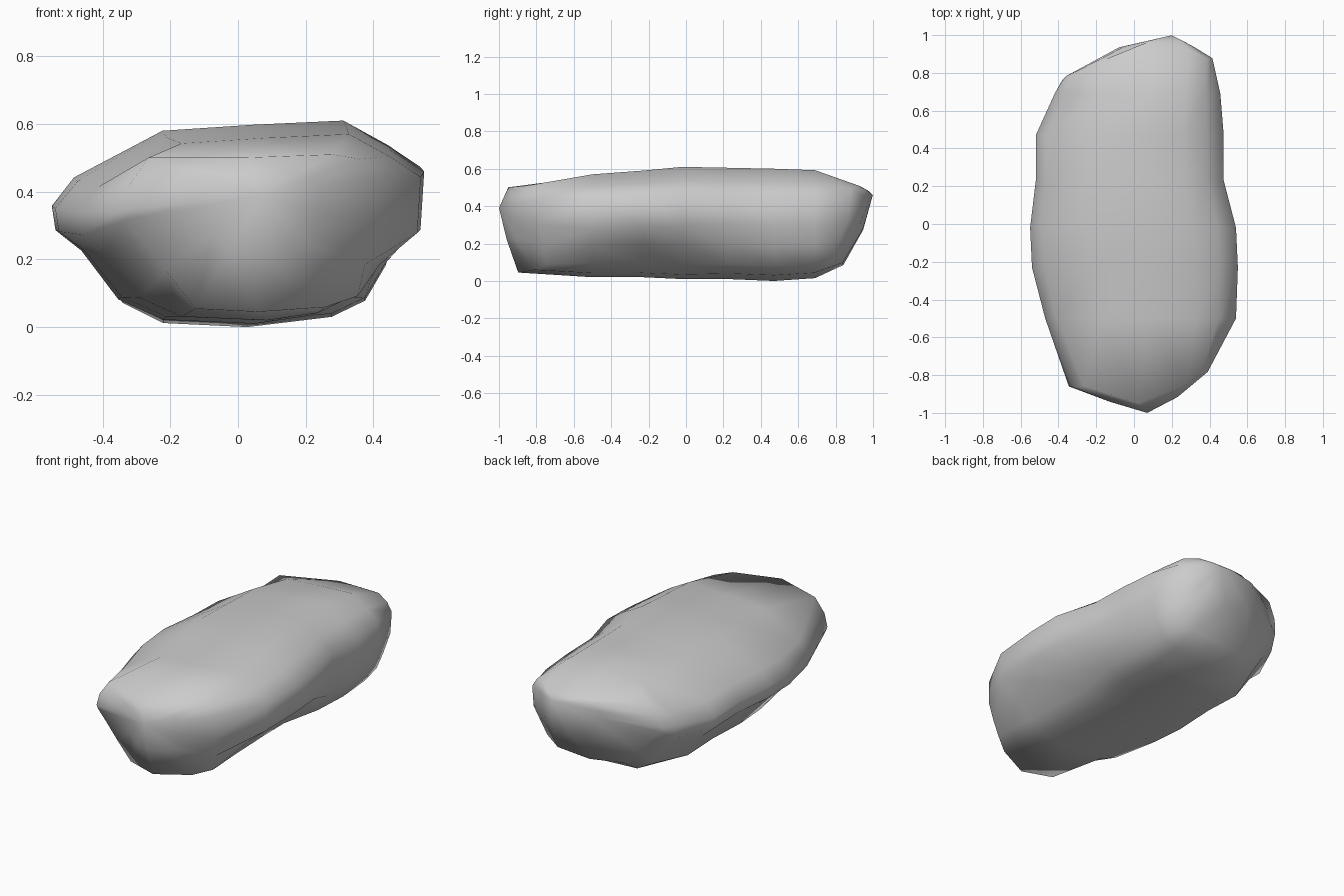
import bpy
import bmesh

cube = bpy.data.objects.get("Cube")
if cube:
    bpy.data.objects.remove(cube, do_unlink=True)

# Grey stone colour
stone = bpy.data.materials.new("grey stone")
stone.use_nodes = True
colour = (0.6, 0.6, 0.6, 1)
stone.diffuse_color = colour
stone.node_tree.nodes["Principled BSDF"].inputs["Base Color"].default_value = colour

# Lumpy cross-sections: share of width, share of height
body_profile = [(0, .58), (.06, .72), (.3, .95), (.55, .98), (.79, 1), (.91, .88),
                (1, .77), (.99, .47), (.88, .3), (.8, .13), (.7, .04),
                (.55, 0), (.3, .02), (.18, .12), (.08, .36), (.01, .46)]
# The rear flank stands more upright below its widest line
rear_profile = body_profile[:7] + [(1, .5), (.96, .3), (.9, .13), (.8, .05)] + body_profile[11:]
rim_profile = [(0, .64), (.03, .8), (.11, .98), (.5, .98), (.85, 1), (.96, .97),
               (1, .85), (1, .55), (.98, .3), (.95, .1), (.82, .03),
               (.55, 0), (.3, .02), (.18, .26), (.08, .47), (.01, .58)]

# Body stations from front to back: profile, y, right side, left side, underside, top
stations = [(body_profile, -.5, -.47, .54, .02, .57),
            (body_profile, -.23, -.54, .55, .02, .59),
            (body_profile, -.02, -.55, .54, .01, .61),
            (rear_profile, .23, -.52, .475, .01, .605),
            (rear_profile, .47, -.52, .475, 0, .6),
            (rear_profile, .69, -.42, .457, .015, .592)]

# Blunt ends: rim extents, tip (x, z), plan outline (x, y), set-back by height (z, y)
front_end = dict(extents=(-.345, .39, .045, .51), tip=(.07, .39),
                 outline=[(-.33, -.87), (-.13, -.945), (.07, -1), (.24, -.92), (.39, -.8)],
                 setback=[(.05, .1), (.25, .03), (.39, 0), (.51, .04)])
back_end = dict(extents=(-.38, .415, .085, .51), tip=(.2, .46),
                outline=[(-.38, .77), (-.21, .9), (0, .96), (.2, 1), (.3, .95), (.41, .88)],
                setback=[(.09, -.13), (.33, -.01), (.475, 0), (.51, -.03)])


def interpolate(points, t):
    for (a, p), (b, q) in zip(points, points[1:]):
        if t <= b:
            return p + (q - p) * max(0, (t - a) / (b - a))
    return points[-1][1]


def section(profile, right, left, low, high):
    return [(right + u * (left - right), low + v * (high - low)) for u, v in profile]


def bridge(bm, front, back):
    for i in range(len(front)):
        j = (i + 1) % len(front)
        bm.faces.new((front[i], front[j], back[j], back[i]))


def add_end(bm, body_ring, extents, tip, outline, setback):
    """Close the body with a rim, an inner ring and a fan on a curved end face."""
    def end_vert(x, z):
        return bm.verts.new((x, interpolate(outline, x) + interpolate(setback, z), z))

    points = section(rim_profile, *extents)
    rim = [end_vert(x, z) for x, z in points]
    inner = [end_vert((x + tip[0]) / 2, (z + tip[1]) / 2) for x, z in points]
    bridge(bm, body_ring, rim)
    bridge(bm, rim, inner)
    centre = end_vert(*tip)
    for i in range(len(inner)):
        bm.faces.new((inner[i - 1], inner[i], centre))


# Loft the body, then add both ends
bm = bmesh.new()
rings = [[bm.verts.new((x, y, z)) for x, z in section(profile, *extents)]
         for profile, y, *extents in stations]
for front, back in zip(rings, rings[1:]):
    bridge(bm, front, back)
add_end(bm, rings[0], **front_end)
add_end(bm, rings[-1], **back_end)
bmesh.ops.recalc_face_normals(bm, faces=bm.faces)
for face in bm.faces:
    face.smooth = True

mesh = bpy.data.meshes.new("boulder")
bm.to_mesh(mesh)
bm.free()
mesh.materials.append(stone)
boulder = bpy.data.objects.new("boulder", mesh)
bpy.context.collection.objects.link(boulder)
